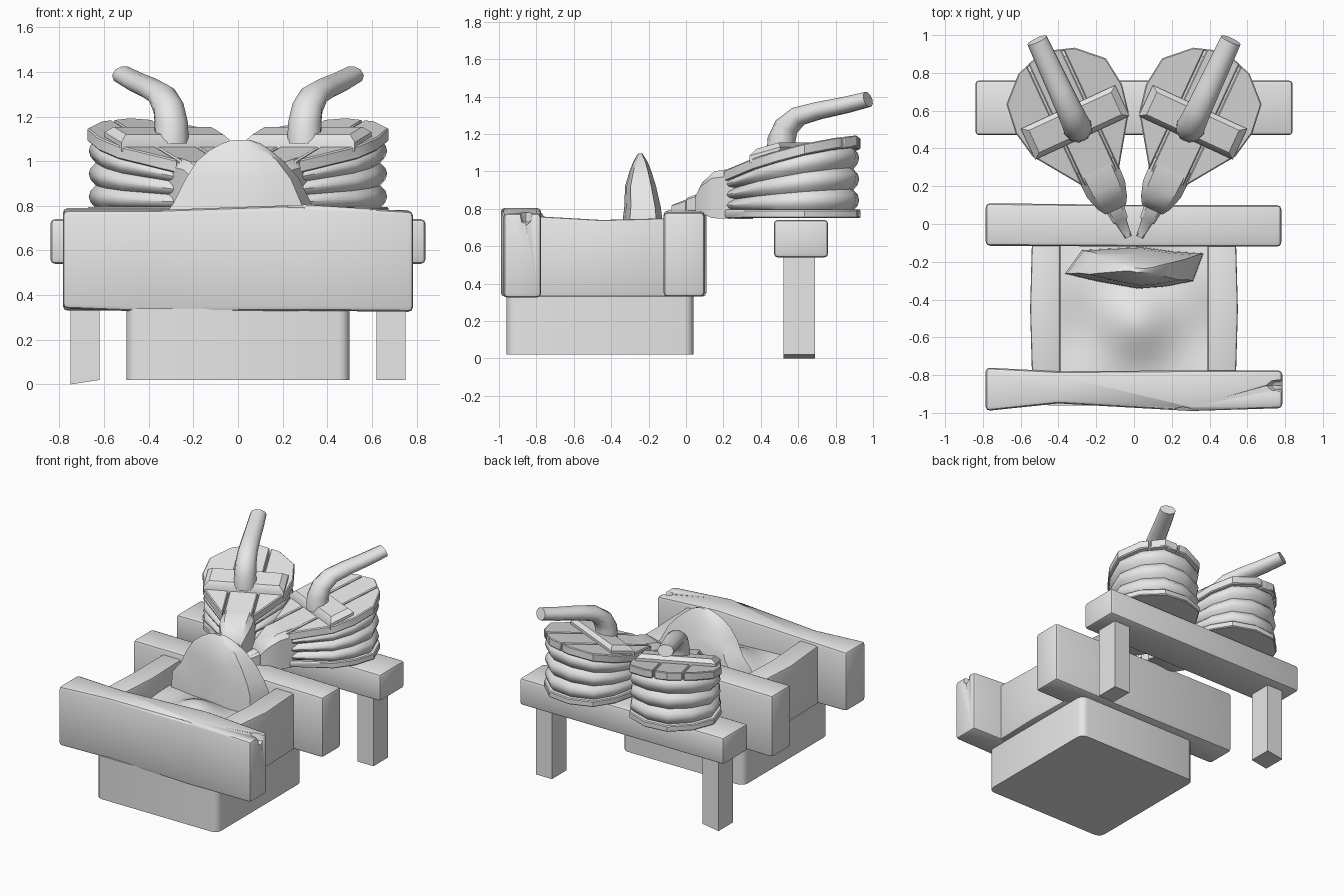
import bpy, bmesh, math
from mathutils import Vector

if "Cube" in bpy.data.objects:
    bpy.data.objects.remove(bpy.data.objects["Cube"])

grey = bpy.data.materials.new("plain_grey")
grey.use_nodes = True
grey.diffuse_color = (0.8, 0.8, 0.8, 1)
grey.node_tree.nodes["Principled BSDF"].inputs["Base Color"].default_value = (0.8, 0.8, 0.8, 1)


def finish(name, bm, bevel=0, segments=2, angle=35):
    """Bevel the sharp edges, then turn the bmesh into a shaded object."""
    bmesh.ops.recalc_face_normals(bm, faces=bm.faces)
    if bevel:
        sharp = [e for e in bm.edges if len(e.link_faces) == 2
                 and e.calc_face_angle(0) > math.radians(40)]
        bmesh.ops.bevel(bm, geom=sharp, offset=bevel, segments=segments,
                        affect='EDGES', profile=0.5, clamp_overlap=True)
    bmesh.ops.recalc_face_normals(bm, faces=bm.faces)
    me = bpy.data.meshes.new(name)
    bm.to_mesh(me)
    bm.free()
    me.materials.append(grey)
    ob = bpy.data.objects.new(name, me)
    bpy.context.collection.objects.link(ob)
    bpy.ops.object.select_all(action='DESELECT')
    ob.select_set(True)
    bpy.context.view_layer.objects.active = ob
    bpy.ops.object.shade_smooth_by_angle(angle=math.radians(angle))
    return ob


def loft(rings):
    """Skin a list of equal point rings and cap both ends."""
    bm = bmesh.new()
    loops = [[bm.verts.new(p) for p in r] for r in rings]
    n = len(loops[0])
    for a, b in zip(loops, loops[1:]):
        for i in range(n):
            bm.faces.new((a[i], a[(i + 1) % n], b[(i + 1) % n], b[i]))
    bm.faces.new(loops[0])
    bm.faces.new(loops[-1])
    return bm


def beam(name, sections, bevel):
    """Beam along x; each section is x, y0, y1, z0, z1."""
    return finish(name, loft([[(x, a, c), (x, b, c), (x, b, d), (x, a, d)]
                              for x, a, b, c, d in sections]), bevel)


def block(name, x0, x1, y0, y1, z0, z1, bevel=0.0):
    return beam(name, [(x0, y0, y1, z0, z1), (x1, y0, y1, z0, z1)], bevel)


# Hearth base with rounded upright corners
r = 0.05
corners = []
for k in range(4):
    cx, cy = (0.45 if k in (0, 3) else -0.45), (-0.01 if k < 2 else -0.91)
    for j in range(4):
        t = math.radians(90 * k + 30 * j)
        corners.append((cx + r * math.cos(t), cy + r * math.sin(t)))
finish("hearth_base", loft([[(x, y, z) for x, y in corners] for z in (0.02, 0.34)]))

# Hearth rim: worn front beam, back beam and sagging side walls
front = beam("front_beam", [(-0.785, -0.99, -0.76, 0.34, 0.78),
                            (-0.4, -0.95, -0.78, 0.325, 0.78),
                            (0.3, -0.99, -0.775, 0.33, 0.805),
                            (0.785, -0.975, -0.775, 0.325, 0.775)], 0.022)
beam("back_beam", [(-0.785, -0.115, 0.11, 0.33, 0.79),
                   (0.1, -0.12, 0.1, 0.33, 0.79),
                   (0.78, -0.12, 0.1, 0.33, 0.78)], 0.022)
for side, s in (("left", 1), ("right", -1)):
    rings = [[(s * 0.39, y, 0.33), (s * w, y, 0.33), (s * w, y, z), (s * 0.39, y, z)]
             for y, w, z in ((-0.8, 0.54, 0.76), (-0.45, 0.55, 0.74), (-0.08, 0.54, 0.75))]
    finish(side + "_side_wall", loft(rings), 0.012)

# Worn notch and chip in the front beam
for name, loc, size, rot in (("notch", (0.79, -0.855, 0.78), (0.09, 0.035, 0.07), 0),
                             ("chip", (0.26, -1.0, 0.82), (0.08, 0.045, 0.04), 0.2)):
    bm = bmesh.new()
    bmesh.ops.create_uvsphere(bm, u_segments=8, v_segments=4, radius=1)
    bmesh.ops.scale(bm, vec=size, verts=bm.verts)
    bmesh.ops.translate(bm, vec=loc, verts=bm.verts)
    cutter = finish(name + "_cutter", bm)
    cutter.hide_render = True
    cutter.hide_viewport = True
    cutter.display_type = 'WIRE'
    mod = front.modifiers.new(name, 'BOOLEAN')
    mod.operation = 'DIFFERENCE'
    mod.object = cutter

# Lumpy coal bed
bm = bmesh.new()
bmesh.ops.create_grid(bm, x_segments=20, y_segments=20, size=0.5)
for v in bm.verts:
    x, y = v.co.x * 0.82, v.co.y * 0.74 - 0.45
    mound = 0.09 * math.exp(-(x * x + (y + 0.5) ** 2) / 0.035)
    v.co = (x, y, 0.6 + mound + 0.015 * math.sin(9 * x + 1) * math.cos(11 * y))
finish("coal_bed", bm, angle=80)

# Domed stone shield standing behind the coals
plan = ((-1, -0.25), (-0.75, 0.85), (0.1, 1), (0.55, 0.8), (1, 0.7),
        (0.85, -0.6), (0.45, -0.85), (0.05, -0.95), (-0.55, -0.6))
shield = ((0.55, 0, 0.37, 0.115), (0.73, 0.005, 0.36, 0.11), (0.81, 0.02, 0.31, 0.1),
          (0.92, 0.02, 0.255, 0.085), (1.0, 0.01, 0.195, 0.06),
          (1.05, 0.01, 0.135, 0.04), (1.08, 0.015, 0.085, 0.022), (1.095, 0.015, 0.04, 0.012))
finish("stone_shield", loft([[(c + px * w, -0.235 - 0.01 * (z > 0.9) + py * d, z)
                              for px, py in plan] for z, c, w, d in shield]), angle=50)

# Bellows bench
block("bench_top", -0.84, 0.84, 0.47, 0.76, 0.54, 0.74, 0.02)
for side, s in (("left", 1), ("right", -1)):
    rings = [[(s * x, y, z - 0.02 * (z < 0.1) * (s < 0) * (x > 0.7))
              for x, y in ((0.62, 0.52), (0.75, 0.52), (0.75, 0.69), (0.62, 0.69))]
             for z in (0.02, 0.56)]
    finish(side + "_bench_leg", loft(rings))

# Bellows: u runs from the nozzle tip to the back, v across
half = ((0.34, 0.1), (0.6, 0.28), (0.75, 0.31), (0.91, 0.29), (1.03, 0.165))
outline = list(half) + [(1.085, 0)] + [(u, -v) for u, v in reversed(half)]


def lid_z(u):
    return 0.915 + 0.257 * u


def scaled(k):
    return [(0.72 + (u - 0.72) * k, v * k) for u, v in outline]


for side, s in (("left", 1), ("right", -1)):
    def place(u, v, z):
        return Vector((s * (0.03 + 0.42 * u + 0.907 * v), -0.07 + 0.907 * u - 0.42 * v, z))

    def lofted(name, rings, bevel=0, angle=35):
        return finish(f"{side}_{name}", loft([[place(*p) for p in r] for r in rings]),
                      bevel, 1, angle)

    # Bottom board and pleated leather
    lofted("bellows_bottom", [[(u, v, z) for u, v in outline] for z in (0.75, 0.795)], 0.006)
    folds = []
    for i in range(13):
        f = i / 12
        k = 0.89 + 0.09 * abs(math.sin(3 * math.pi * f)) ** 0.8
        folds.append([(u, v, 0.79 * (1 - f) + f * (lid_z(u) - 0.05)) for u, v in scaled(k)])
    lofted("bellows_leather", folds, 0, 42)

    # Lid made of three tilted planks
    for j, (lo, hi) in enumerate(((-0.4, -0.105), (-0.095, 0.095), (0.105, 0.4))):
        bm = loft([[(u, v, lid_z(u) - t) for u, v in outline] for t in (0.06, 0)])
        for cut, sign in ((lo, -1), (hi, 1)):
            bmesh.ops.bisect_plane(bm, geom=bm.verts[:] + bm.edges[:] + bm.faces[:],
                                   plane_co=(0, cut, 0), plane_no=(0, sign, 0), clear_outer=True)
            bmesh.ops.holes_fill(bm, edges=[e for e in bm.edges if e.is_boundary])
        for v in bm.verts:
            v.co = place(*v.co)
        finish(f"{side}_lid_plank_{j + 1}", bm, 0.006, 1)

    # Crossbar with chamfered top
    lofted("crossbar", [[(0.67 + a * w, b * l, lid_z(0.67 + a * w) + h)
                         for a, b in ((-1, -1), (1, -1), (1, 1), (-1, 1))]
                        for w, l, h in ((0.09, 0.275, -0.02), (0.09, 0.275, 0.02),
                                        (0.065, 0.24, 0.05))])

    # Curved handle swept along the bellows axis
    path = [(0.64, 1.08), (0.64, 1.17), (0.67, 1.24), (0.74, 1.295),
            (0.86, 1.325), (1.02, 1.355), (1.15, 1.385)]
    rings = []
    for i, (u, z) in enumerate(path):
        a, b = path[max(i - 1, 0)], path[min(i + 1, len(path) - 1)]
        d = Vector((b[0] - a[0], b[1] - a[1])).normalized()
        rad = 0.08 - 0.004 * i
        rings.append([(u - d.y * rad * math.sin(t), rad * math.cos(t),
                       z + d.x * rad * math.sin(t) * 0.75)
                      for t in (math.tau * n / 10 for n in range(10))])
    lofted("handle", rings, 0, 50)

    # Nozzle block and tapered spout
    for name, secs in (("nozzle_block", ((0.42, 0.115, 0.745, 1.02), (0.28, 0.11, 0.75, 1.0),
                                         (0.2, 0.085, 0.78, 0.94), (0.16, 0.06, 0.79, 0.88))),
                       ("spout", ((0.2, 0.055, 0.79, 0.89), (0.1, 0.042, 0.79, 0.86),
                                  (0.09, 0.032, 0.79, 0.85), (0.0, 0.018, 0.785, 0.82)))):
        lofted(name, [[(u, v * w, (a + b) / 2 + q * (b - a) / 2)
                       for v, q in ((-1, -1), (1, -1), (1, 0.7), (0.7, 1), (-0.7, 1), (-1, 0.7))]
                      for u, w, a, b in secs])
